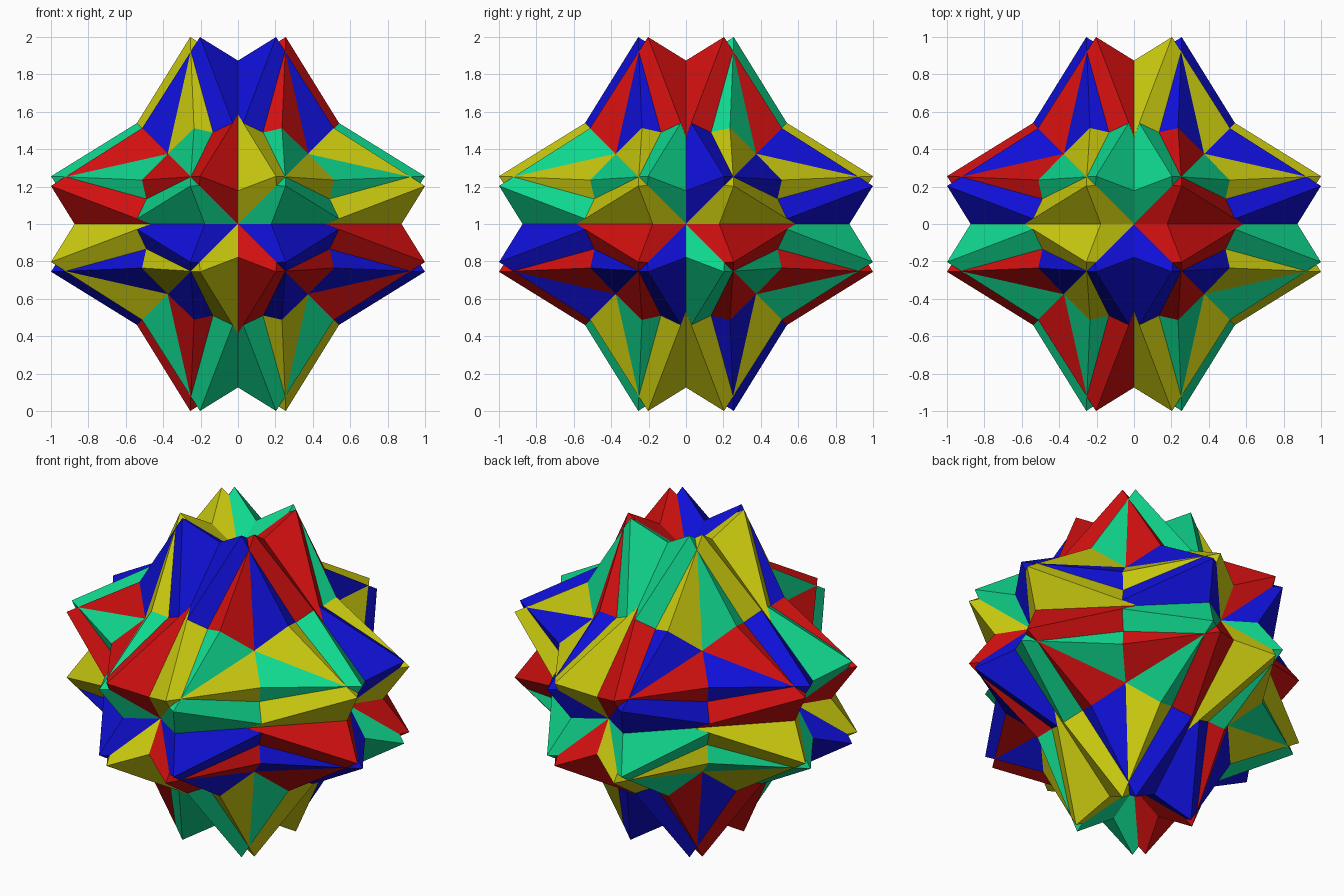
import bpy, bmesh, math
from mathutils import Matrix, Vector

cube = bpy.data.objects.get("Cube")
if cube:
    bpy.data.objects.remove(cube, do_unlink=True)

ANGLE = math.radians(22.2)                        # twist about each cube diagonal
RADIUS = 3 / (1 + 2 * math.cos(ANGLE))            # makes the furthest coordinate 1


def make_material(name, rgb):
    mat = bpy.data.materials.new(name)
    mat.use_nodes = True
    mat.diffuse_color = (*rgb, 1)
    mat.node_tree.nodes["Principled BSDF"].inputs["Base Color"].default_value = (*rgb, 1)
    return mat


MATERIALS = {
    "red": make_material("red", (0.64, 0.005, 0.005)),
    "blue": make_material("blue", (0.005, 0.005, 0.68)),
    "green": make_material("green", (0.005, 0.68, 0.27)),
    "yellow": make_material("yellow", (0.60, 0.60, 0.005)),
}


def add_octahedron(signs, turn, colour, size):
    """Regular octahedron twisted about the cube diagonal given by signs."""
    flip = Matrix.Diagonal(signs)
    twist = flip @ Matrix.Rotation(turn, 3, Vector((1, 1, 1))) @ flip
    bm = bmesh.new()
    for axis in range(3):
        for side in (-1, 1):
            tip = Vector((0, 0, 0))
            tip[axis] = side * size
            bm.verts.new(twist @ tip)
    bmesh.ops.convex_hull(bm, input=bm.verts[:])
    bmesh.ops.recalc_face_normals(bm, faces=bm.faces[:])
    name = colour + "_octahedron"
    mesh = bpy.data.meshes.new(name)
    bm.to_mesh(mesh)
    bm.free()
    mesh.materials.append(MATERIALS[colour])
    obj = bpy.data.objects.new(name, mesh)
    obj.location = (0, 0, 1)
    bpy.context.collection.objects.link(obj)


# Two mirrored octahedra on each of the four cube diagonals
for sy in (1, -1):
    for sz in (1, -1):
        diagonal = Vector((1, sy, sz))
        add_octahedron(diagonal, ANGLE, "red" if sz > 0 else "yellow", RADIUS)
        # a hair smaller, so shared face planes do not flicker
        add_octahedron(diagonal, -ANGLE, "green" if sy * sz > 0 else "blue", RADIUS * 0.9995)
